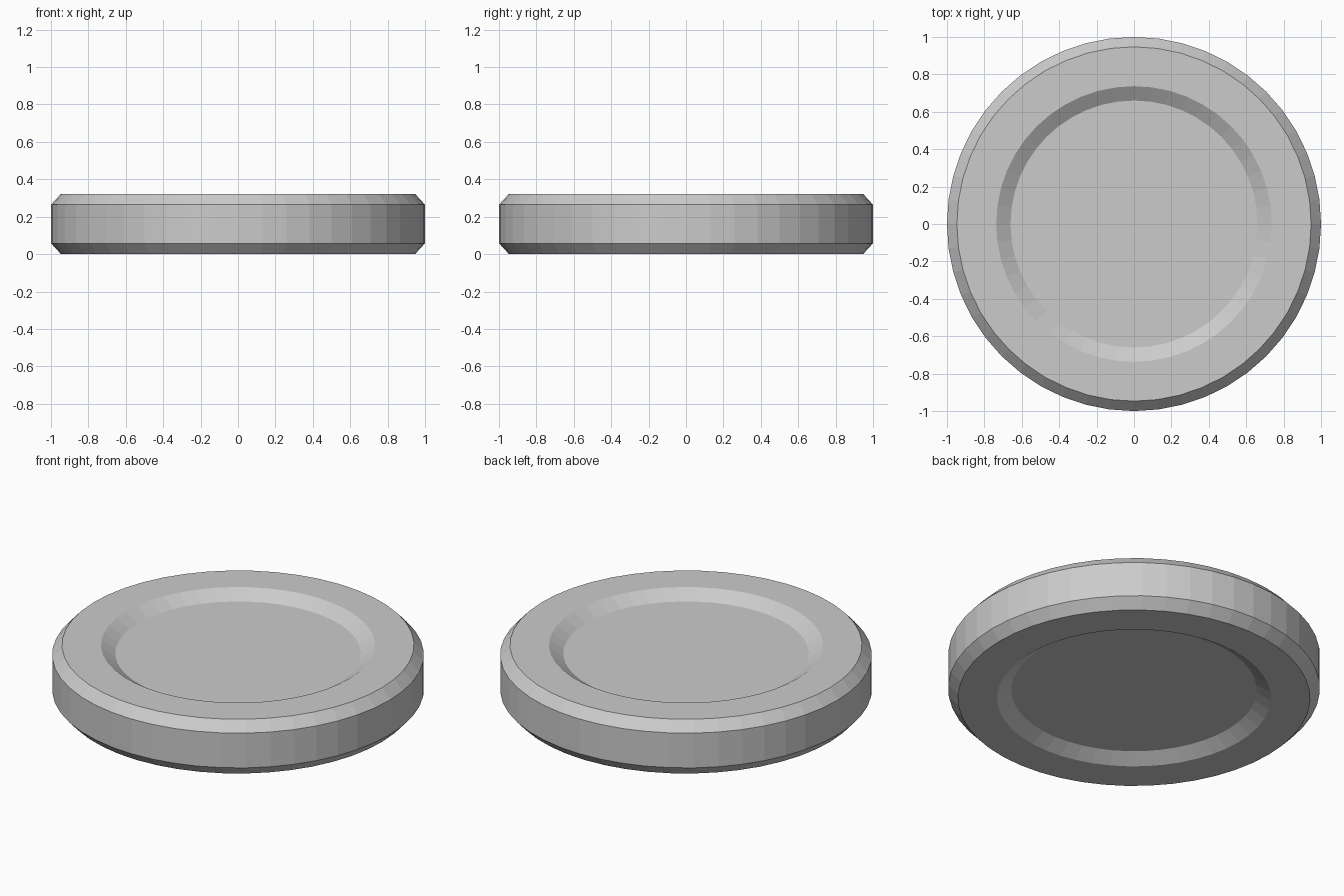
import bpy
import bmesh
from math import sin, cos, tau

SEGMENTS = 48
HEIGHT = 0.322

cube = bpy.data.objects.get("Cube")
if cube:
    bpy.data.objects.remove(cube, do_unlink=True)


def make_material(name, colour):
    mat = bpy.data.materials.new(name)
    mat.use_nodes = True
    mat.diffuse_color = colour
    mat.node_tree.nodes["Principled BSDF"].inputs["Base Color"].default_value = colour
    return mat


def add_ring(bm, radius, z):
    angles = [tau * i / SEGMENTS for i in range(SEGMENTS)]
    return [bm.verts.new((radius * cos(a), radius * sin(a), z)) for a in angles]


# Lower half profile: recess floor, recess lip, rim edge, outer wall
lower = [(0.66, 0.05), (0.737, 0), (0.947, 0), (1, 0.058)]
# Upper half is the same profile mirrored about mid height
upper = [(r, HEIGHT - z) for r, z in reversed(lower)]

# Round disc with chamfered rim and a shallow dish on both sides
bm = bmesh.new()
rings = [add_ring(bm, r, z) for r, z in lower + upper]
for a, b in zip(rings, rings[1:]):
    for i in range(SEGMENTS):
        j = (i + 1) % SEGMENTS
        bm.faces.new((a[i], a[j], b[j], b[i]))
bm.faces.new(list(reversed(rings[0])))
bm.faces.new(rings[-1])
bmesh.ops.recalc_face_normals(bm, faces=bm.faces)

mesh = bpy.data.meshes.new("dished_disc")
bm.to_mesh(mesh)
bm.free()
mesh.materials.append(make_material("light_grey", (0.6, 0.6, 0.6, 1)))
disc = bpy.data.objects.new("dished_disc", mesh)
bpy.context.collection.objects.link(disc)
